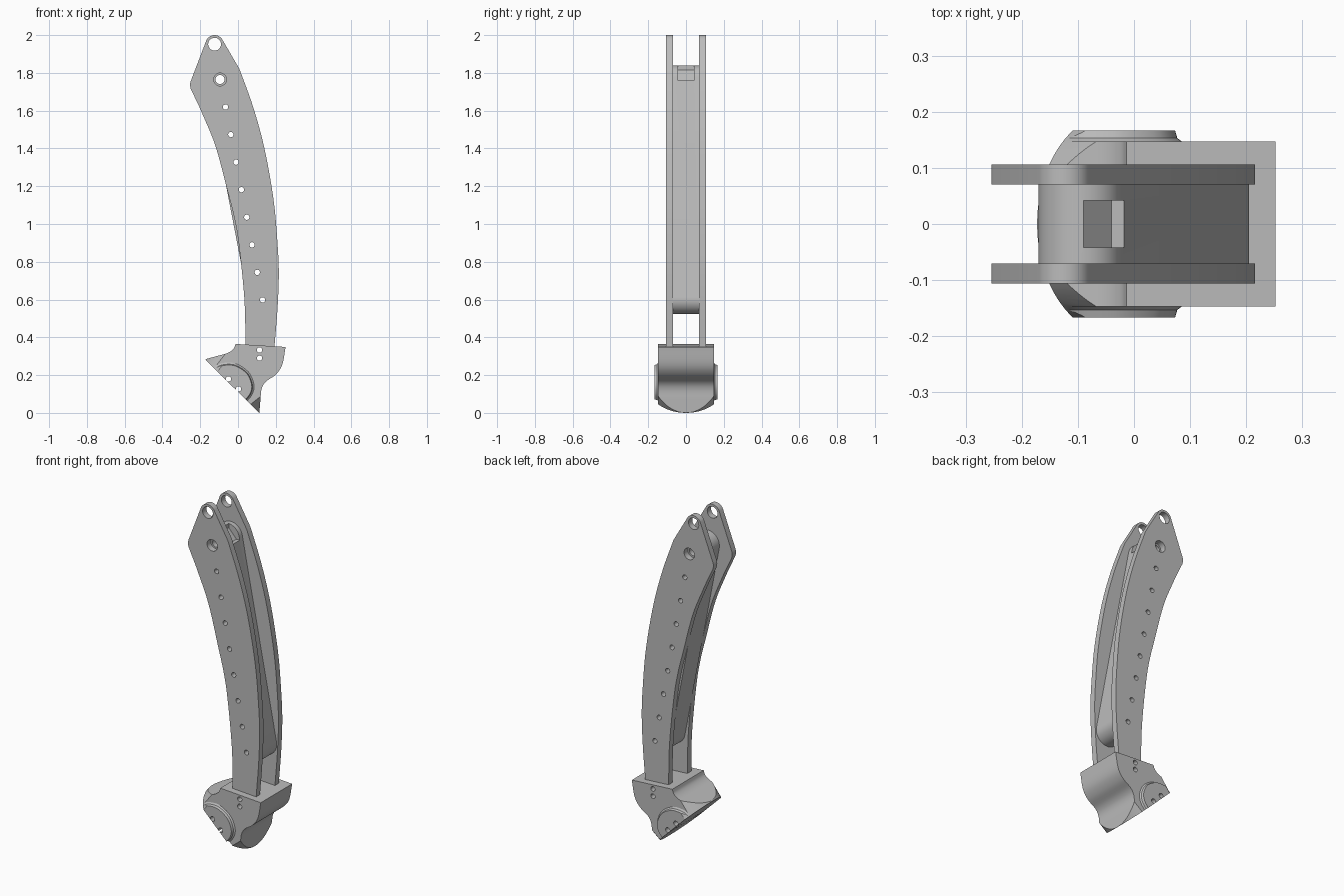
import bpy, bmesh, math
from mathutils import Vector, Matrix

if "Cube" in bpy.data.objects:
    bpy.data.objects.remove(bpy.data.objects["Cube"], do_unlink=True)

GREY = (0.5, 0.5, 0.5, 1)
mat = bpy.data.materials.new("plain grey")
mat.use_nodes = True
mat.diffuse_color = GREY
mat.node_tree.nodes["Principled BSDF"].inputs["Base Color"].default_value = GREY


def make(name, bm):
    bmesh.ops.recalc_face_normals(bm, faces=bm.faces[:])
    me = bpy.data.meshes.new(name)
    bm.to_mesh(me)
    bm.free()
    me.materials.append(mat)
    ob = bpy.data.objects.new(name, me)
    bpy.context.collection.objects.link(ob)
    return ob


def loft(name, outline, levels, pivot=(0, 0)):
    """Stack copies of an x-z outline along y; levels are (y, scale)."""
    bm = bmesh.new()
    rings = [[bm.verts.new((pivot[0] + (x - pivot[0]) * s, y, pivot[1] + (z - pivot[1]) * s))
              for x, z in outline] for y, s in levels]
    n = len(outline)
    for a, b in zip(rings, rings[1:]):
        for i in range(n):
            bm.faces.new((a[i], a[(i + 1) % n], b[(i + 1) % n], b[i]))
    bm.faces.new(rings[0])
    bm.faces.new(rings[-1])
    return make(name, bm)


def prism(name, outline, y0, y1):
    return loft(name, outline, [(y0, 1), (y1, 1)])


def arc(c, r, a0, a1, n):
    return [(c[0] + r * math.cos(math.radians(a0 + (a1 - a0) * i / n)),
             c[1] + r * math.sin(math.radians(a0 + (a1 - a0) * i / n))) for i in range(n + 1)]


def spline(points, n=6):
    """Smooth curve through all the points."""
    p = [Vector(q) for q in points]
    p = [2 * p[0] - p[1]] + p + [2 * p[-1] - p[-2]]
    out = []
    for a, b, c, d in zip(p, p[1:], p[2:], p[3:]):
        for i in range(n):
            t = i / n
            out.append(tuple(0.5 * (2 * b + (c - a) * t + (2 * a - 5 * b + 4 * c - d) * t ** 2
                                    + (3 * b - a - 3 * c + d) * t ** 3)))
    return out + [tuple(p[-2])]


def combine(ob, other, operation):
    mod = ob.modifiers.new("cut", 'BOOLEAN')
    mod.operation, mod.solver, mod.object = operation, 'EXACT', other
    bpy.context.view_layer.update()
    dg = bpy.context.evaluated_depsgraph_get()
    me = bpy.data.meshes.new_from_object(ob.evaluated_get(dg))
    ob.modifiers.clear()
    ob.data = me
    bpy.data.objects.remove(other, do_unlink=True)


def drill(ob, centres, r):
    for c in centres:
        combine(ob, prism("drill", arc(c, r, 0, 345, 23), -0.3, 0.3), 'DIFFERENCE')


def finish(ob):
    bpy.ops.object.select_all(action='DESELECT')
    ob.select_set(True)
    bpy.context.view_layer.objects.active = ob
    bpy.ops.object.shade_smooth_by_angle(angle=math.radians(30))


# Hole positions shared by the plates and the bar between them
tip = (-0.124, 1.952)
pivot = (-0.095, 1.765)
first, last = Vector((-0.066, 1.619)), Vector((0.13, 0.598))
row = [tuple(first.lerp(last, i / 7)) for i in range(8)]

# Two curved side plates
plate = arc(tip, 0.048, 25, 160, 16)
plate += spline([(-0.25, 1.757), (-0.254, 1.738), (-0.25, 1.715)], 3)
plate += spline([(-0.2, 1.61), (-0.12, 1.415), (-0.057, 1.18), (-0.019, 1.03),
                 (0.006, 0.88), (0.034, 0.6), (0.04, 0.352)])
plate += spline([(0.193, 0.352), (0.209, 0.55), (0.216, 0.735), (0.209, 0.9),
                 (0.188, 1.13), (0.14, 1.4), (0.08, 1.62), (0.008, 1.82)])
for name, y0, y1 in (("front_plate", -0.106, -0.07), ("back_plate", 0.07, 0.106)):
    ob = prism(name, plate, y0, y1)
    drill(ob, [tip, pivot], 0.034)
    drill(ob, row, 0.014)
    finish(ob)

# Straight round-ended bar between the plates, with a shallow notch at its top
tilt = math.degrees(math.atan2(pivot[1] - last.y, pivot[0] - last.x)) - 90
bar = prism("spacer_bar", arc(pivot, 0.075, tilt, tilt + 180, 24)
            + arc(last, 0.075, tilt + 180, tilt + 360, 24), -0.07, 0.07)
notch = [(-0.09, 1.9), (-0.09, 1.815), (-0.04, 1.76), (0.05, 1.76), (0.05, 1.9)]
combine(bar, prism("notch_cutter", notch, -0.042, 0.042), 'DIFFERENCE')
drill(bar, [pivot], 0.024)
drill(bar, row, 0.014)
finish(bar)

# Foot: waisted block, side pads, trimmed to a round slanted sole
sole = (-0.03, 0.1405)
block = spline([(0.252, 0.349), (0.234, 0.255), (0.2, 0.203), (0.147, 0.165),
                (0.125, 0.127), (0.119, 0.07), (0.113, 0)], 5)
block += [(0.1, -0.02), (-0.19, 0.265)]
block += spline([(-0.173, 0.284), (-0.108, 0.302), (-0.055, 0.317),
                 (-0.024, 0.339), (-0.013, 0.365)], 5)
foot = prism("foot", block, -0.147, 0.147)
pad = spline([(-0.12, 0.229), (-0.085, 0.249), (-0.02, 0.25), (0.045, 0.21),
              (0.072, 0.15), (0.065, 0.105), (0.04, 0.071)], 5)
pad += [(0.025, 0.055), (-0.135, 0.213)]
for side in (-1, 1):
    levels = [(side * y, s) for y, s in ((0.13, 1.2), (0.147, 1.12), (0.153, 1.04), (0.167, 1))]
    combine(foot, loft("pad", pad, levels, sole), 'UNION')
bm = bmesh.new()
bmesh.ops.create_cone(bm, cap_ends=True, segments=96, radius1=0.2, radius2=0.25, depth=0.6,
                      matrix=Matrix.Translation((sole[0], 0, sole[1]))
                      @ Matrix.Rotation(math.radians(44.5), 4, 'Y')
                      @ Matrix.Translation((0, 0, 0.3)))
combine(foot, make("sole_trimmer", bm), 'INTERSECT')
drill(foot, [(0.114, 0.333), (0.114, 0.29), (-0.05, 0.18), (0.003, 0.127)], 0.014)
finish(foot)
